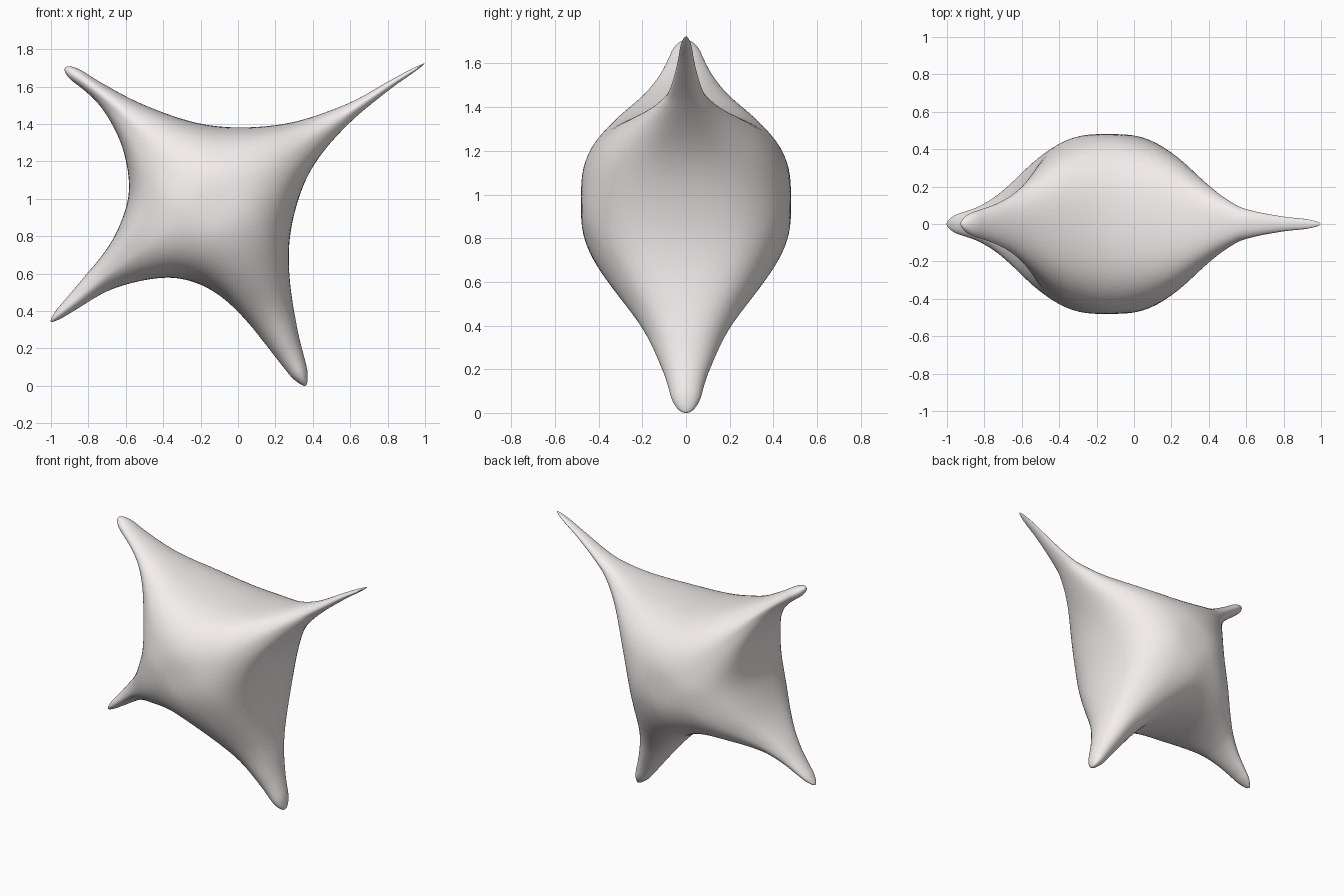
import bpy, bmesh, math
from mathutils import Vector

if "Cube" in bpy.data.objects:
    bpy.data.objects.remove(bpy.data.objects["Cube"])

CENTRE = Vector((-0.13, 0.97))
STEPS, HALF = 56, 24

# Front outline, one concave side per pair of tips; the 5th point is the valley
SIDES = {
    "top": [(-.896, 1.727), (-.74, 1.626), (-.527, 1.513), (-.27, 1.42), (-.08, 1.387),
            (.13, 1.387), (.33, 1.417), (.596, 1.513), (.81, 1.631), (.995, 1.731)],
    "right": [(1.0, 1.715), (.81, 1.583), (.57, 1.38), (.382, 1.144), (.291, .861),
              (.275, .62), (.313, .326), (.365, .11), (.388, .011)],
    "bottom": [(.334, -.011), (.262, .075), (.062, .326), (-.09, .475), (-.23, .55),
               (-.393, .578), (-.66, .522), (-.87, .405), (-.989, .329)],
    "left": [(-1.013, .358), (-.848, .551), (-.687, .754), (-.61, .925), (-.585, 1.03),
             (-.592, 1.15), (-.634, 1.316), (-.751, 1.513), (-.949, 1.679)],
}
# Each arm: clockwise-start side, next side, half depth against distance from centre
ARMS = [
    ("top", "right", [(0, .502), (.2, .467), (.4, .38), (.52, .29), (.64, .20), (.76, .125),
                      (.88, .08), (1.12, .04), (1.37, .02)]),
    ("right", "bottom", [(0, .502), (.2, .467), (.4, .365), (.64, .205), (.865, .108),
                         (1.0, .07), (1.1, .052)]),
    ("bottom", "left", [(0, .502), (.2, .467), (.4, .38), (.58, .25), (.7, .165),
                        (.83, .10), (.95, .065), (1.08, .035)]),
    ("left", "top", [(0, .502), (.2, .467), (.4, .375), (.64, .21), (.79, .13),
                     (.94, .08), (1.09, .045)]),
]


def hermite(table, s):
    """Smooth curve through a table, level at its start."""
    n = len(table)
    slope = [0.0]
    for i in range(1, n):
        a, b = table[i - 1], table[min(i + 1, n - 1)]
        slope.append((b[1] - a[1]) / (b[0] - a[0]))
    s = min(max(s, 0), table[-1][0])
    i = next((k for k in range(n - 1) if s <= table[k + 1][0]), n - 2)
    (x0, y0), (x1, y1) = table[i], table[i + 1]
    d = x1 - x0
    u = (s - x0) / d
    return ((2*u**3 - 3*u*u + 1) * y0 + (u**3 - 2*u*u + u) * d * slope[i]
            + (3*u*u - 2*u**3) * y1 + (u**3 - u*u) * d * slope[i + 1])


def spline(points, k=16):
    p = [Vector(q) for q in points]
    p = [2 * p[0] - p[1]] + p + [2 * p[-1] - p[-2]]
    out = []
    for i in range(1, len(p) - 2):
        a, b, c, d = p[i - 1:i + 3]
        for j in range(k):
            u = j / k
            out.append(0.5 * (2*b + (c - a)*u + (2*a - 5*b + 4*c - d)*u*u
                              + (3*b - 3*c + d - a)*u**3))
    return out + [p[-2]]


def resample(poly, ts):
    acc = [0.0]
    for a, b in zip(poly, poly[1:]):
        acc.append(acc[-1] + (b - a).length)
    out, i = [], 0
    for t in ts:
        s = t * acc[-1]
        while i < len(poly) - 2 and acc[i + 1] < s:
            i += 1
        out.append(poly[i].lerp(poly[i + 1], min(1, (s - acc[i]) / (acc[i + 1] - acc[i]))))
    return out


ts = [math.sin(i / STEPS * math.pi / 2) for i in range(STEPS + 1)]
halves = {}
for name, pts in SIDES.items():
    curve = spline(pts)
    halves[name] = (resample(curve[:65][::-1], ts), resample(curve[64:], ts))

bm = bmesh.new()
soft = []
for first, second, depth in ARMS:
    left, right = halves[first][1], halves[second][0]
    shift = CENTRE - (left[0] + right[0]) / 2
    crest = [(l + r) / 2 + shift * (1 - t) ** 2 for l, r, t in zip(left, right, ts)]
    axis = (crest[-1] - CENTRE).normalized()
    rings = []
    for i, t in enumerate(ts):
        s = (crest[i] - CENTRE).length
        h = hermite(depth, s)
        dh = (hermite(depth, s + .01) - hermite(depth, max(0, s - .01))) / .02 if i else 0
        cap = math.sqrt(max(0, 1 - (max(0, t - .89) / .11) ** 2))
        # sections are fuller than an ellipse near the body, round at the tips
        power = 2 / (2 + 0.5 * max(0, 1 - t / 0.6))
        ring = []
        for j in range(4 * HALF):
            psi = math.pi / 2 * j / HALF
            c, sn = math.cos(psi), math.sin(psi)
            across = abs(c) ** power if abs(c) > 1e-6 else 0
            up = math.copysign(abs(sn) ** power, sn) if abs(sn) > 1e-6 else 0
            side = (right if c >= 0 else left)[i] - crest[i]
            fix = dh * side.dot(axis) * across * sn * sn
            xz = crest[i] + side * across * cap
            ring.append(bm.verts.new((xz.x, (h + fix) * up * cap, xz.y)))
        rings.append(ring)
        if i < 22:
            soft += ring
    for a, b in zip(rings, rings[1:]):
        for j in range(4 * HALF):
            k = (j + 1) % (4 * HALF)
            bm.faces.new((a[j], a[k], b[k], b[j]))

# Weld the four arms and relax the seams where they meet
bmesh.ops.remove_doubles(bm, verts=bm.verts, dist=0.0004)
soft = [v for v in soft if v.is_valid]
for _ in range(30):
    bmesh.ops.smooth_vert(bm, verts=soft, factor=0.5, use_axis_x=True,
                          use_axis_y=True, use_axis_z=True)
bmesh.ops.recalc_face_normals(bm, faces=bm.faces)
mesh = bpy.data.meshes.new("four_pointed_body")
bm.to_mesh(mesh)
bm.free()
mesh.polygons.foreach_set("use_smooth", [True] * len(mesh.polygons))
body = bpy.data.objects.new("four_pointed_body", mesh)
bpy.context.collection.objects.link(body)

# Pale warm surface colour
mat = bpy.data.materials.new("pale_warm")
mat.diffuse_color = (0.90, 0.86, 0.85, 1)
mat.use_nodes = True
mat.node_tree.nodes["Principled BSDF"].inputs["Base Color"].default_value = mat.diffuse_color
mesh.materials.append(mat)
